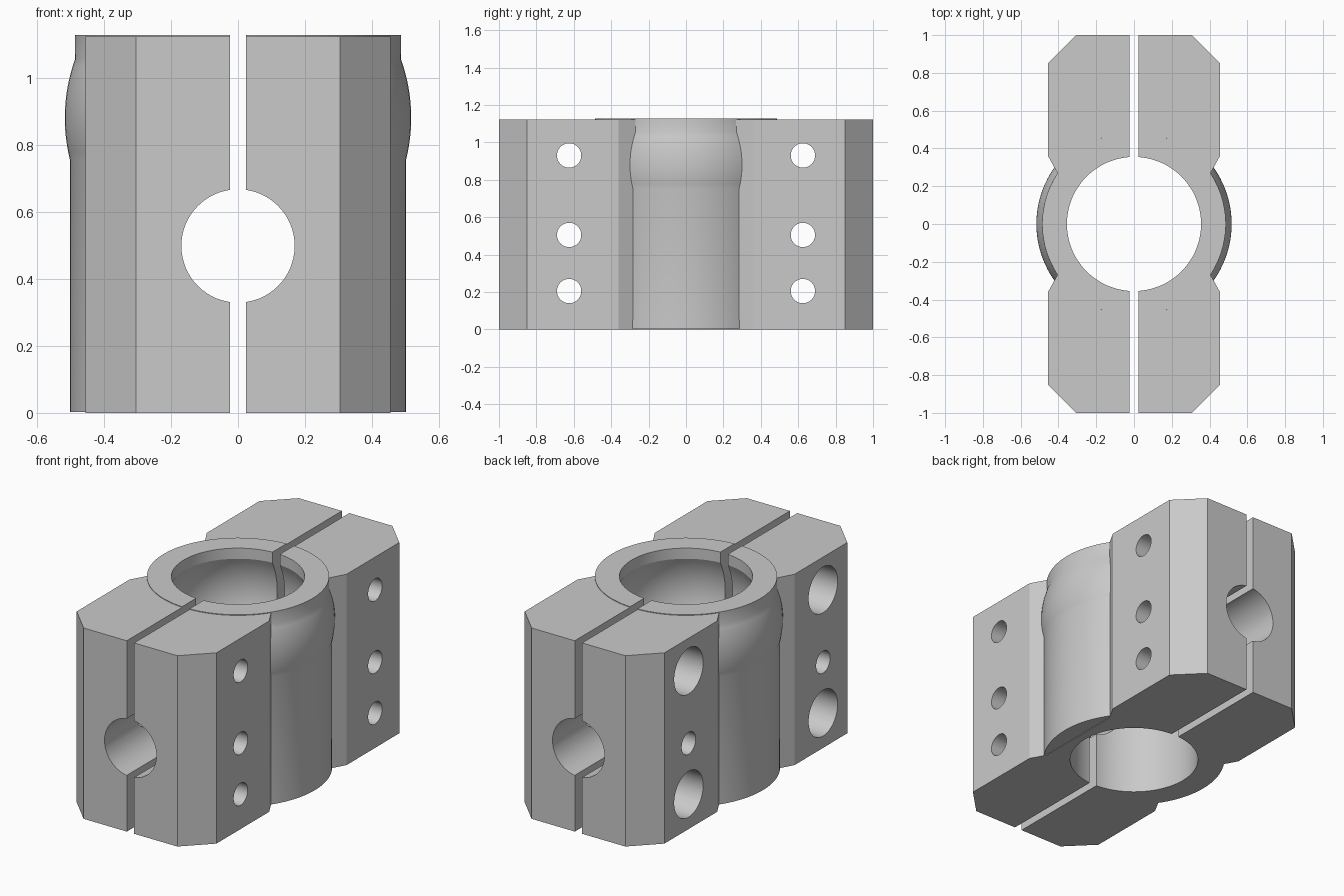
import bpy, bmesh, math
from mathutils import Matrix

if "Cube" in bpy.data.objects:
    bpy.data.objects.remove(bpy.data.objects["Cube"])

GAP, TOP = 0.024, 1.127
BORE_R, SEAT_R, BULGE_R, SEAT_Z = 0.355, 0.40, 0.517, 0.88

grey = bpy.data.materials.new("plain grey")
grey.diffuse_color = (0.59, 0.59, 0.59, 1)
grey.use_nodes = True
grey.node_tree.nodes["Principled BSDF"].inputs["Base Color"].default_value = grey.diffuse_color


def make(name, bm):
    bmesh.ops.recalc_face_normals(bm, faces=bm.faces)
    if bm.calc_volume(signed=True) < 0:
        bmesh.ops.reverse_faces(bm, faces=bm.faces)
    me = bpy.data.meshes.new(name)
    bm.to_mesh(me)
    bm.free()
    me.materials.append(grey)
    ob = bpy.data.objects.new(name, me)
    bpy.context.collection.objects.link(ob)
    return ob


def loft(name, rings):
    """Closed solid through a stack of point rings."""
    bm = bmesh.new()
    loops = [[bm.verts.new(p) for p in ring] for ring in rings]
    n = len(loops[0])
    for a, b in zip(loops, loops[1:]):
        for i in range(n):
            j = (i + 1) % n
            bm.faces.new((a[i], a[j], b[j], b[i]))
    bm.faces.new(loops[0][::-1])
    bm.faces.new(loops[-1])
    return make(name, bm)


def prism(name, pts, z0, z1):
    return loft(name, [[(x, y, z) for x, y in pts] for z in (z0, z1)])


def lathe(name, profile, n=96):
    angles = [2 * math.pi * (i + 0.5) / n for i in range(n)]
    return loft(name, [[(r * math.cos(a), r * math.sin(a), z) for a in angles]
                       for r, z in profile])


def rod(name, axis, radius, centre, length, n=48):
    bm = bmesh.new()
    rot = Matrix.Rotation(math.pi / 2, 4, 'Y' if axis == 'X' else 'X')
    bmesh.ops.create_cone(bm, cap_ends=True, segments=n, radius1=radius, radius2=radius,
                          depth=length, matrix=Matrix.Translation(centre) @ rot)
    return make(name, bm)


def boolean(ob, tool, op):
    mod = ob.modifiers.new(op.lower(), 'BOOLEAN')
    mod.object, mod.operation, mod.solver = tool, op, 'EXACT'
    bpy.context.view_layer.objects.active = ob
    bpy.ops.object.modifier_apply(modifier=mod.name)
    bpy.data.objects.remove(tool)


def arc(radius, z0, z1, n=14):
    zs = [z0 + (z1 - z0) * i / n for i in range(n + 1)]
    return [(math.sqrt(radius ** 2 - (z - SEAT_Z) ** 2), z) for z in zs]


# flanged block with chamfered outer corners and a waist beside the sleeve
quarter = [(0.405, 0.27), (0.455, 0.36), (0.455, 0.85), (0.305, 1.0)]
right = [(x, -y) for x, y in reversed(quarter)] + quarter
clamp = prism("split_clamp", right + [(-x, -y) for x, y in right], 0, 1.123)

# round sleeve with a spherical bulge
boolean(clamp, lathe("sleeve", [(0.502, 0.003)] + arc(BULGE_R, 0.755, 1.055)
                     + [(0.486, TOP)]), 'UNION')

# vertical bore with a spherical seat inside
dz = math.sqrt(SEAT_R ** 2 - BORE_R ** 2)
boolean(clamp, lathe("bore", [(BORE_R, -0.2)] + arc(SEAT_R, SEAT_Z - dz, SEAT_Z + dz)
                     + [(BORE_R, 1.4)]), 'DIFFERENCE')

# slit that parts the two halves
boolean(clamp, prism("slit", [(-GAP, -1.5), (GAP, -1.5), (GAP, 1.5), (-GAP, 1.5)],
                     -0.5, 1.6), 'DIFFERENCE')

# cross bore from front to back
boolean(clamp, rod("cross_bore", 'Y', 0.169, (0, 0, 0.498), 2.6, 64), 'DIFFERENCE')

# bolt holes, the upper and lower ones counterbored on the left side
for y in (-0.625, 0.625):
    for z in (0.205, 0.505, 0.93):
        boolean(clamp, rod("bolt_hole", 'X', 0.065, (0, y, z), 1.6), 'DIFFERENCE')
        if z != 0.505:
            boolean(clamp, rod("counterbore", 'X', 0.135, (-0.47, y, z), 0.6), 'DIFFERENCE')

bpy.ops.object.select_all(action='DESELECT')
clamp.select_set(True)
bpy.context.view_layer.objects.active = clamp
bpy.ops.object.shade_smooth_by_angle(angle=math.radians(20))
